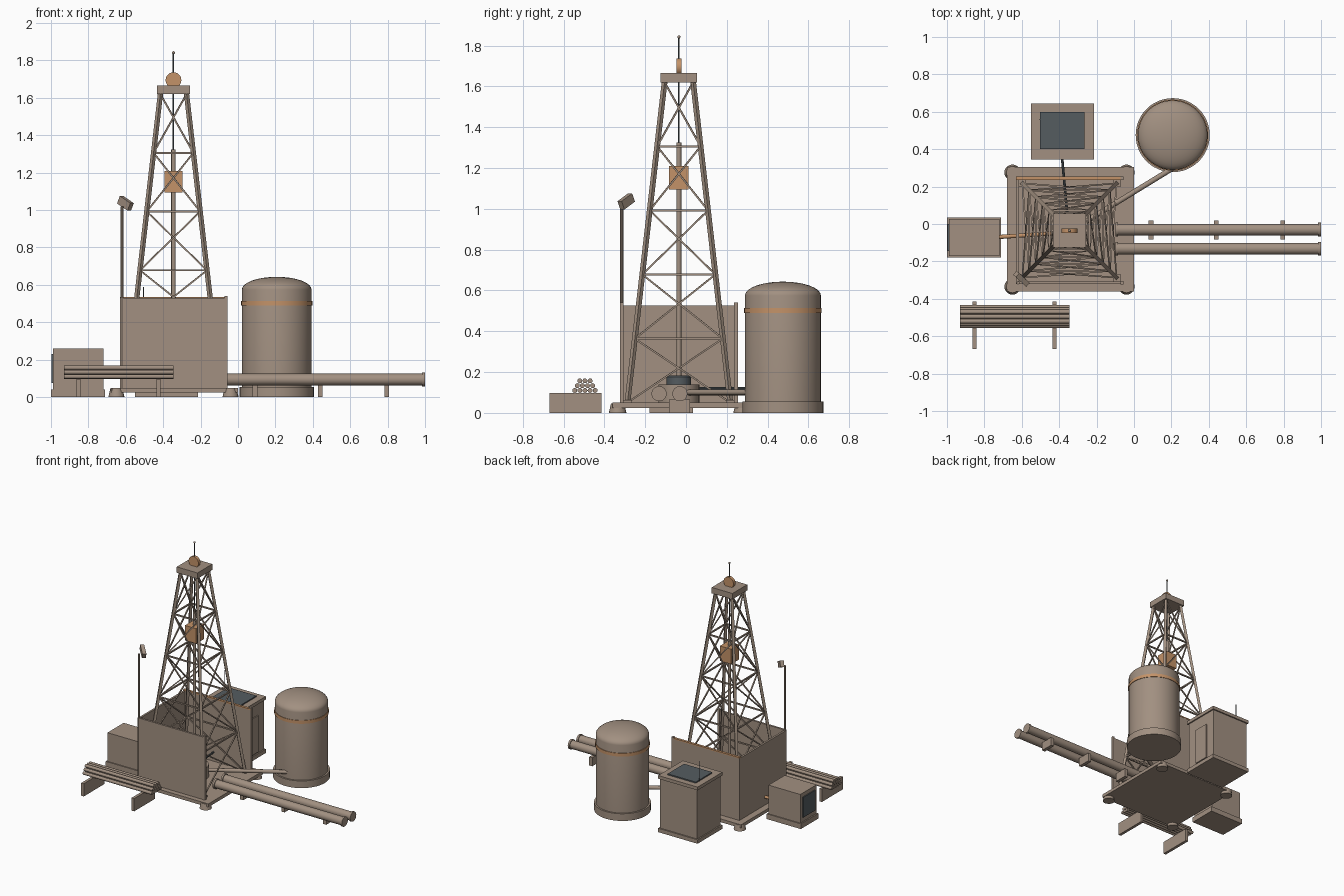
import bpy, bmesh, math
from mathutils import Vector, Matrix

if "Cube" in bpy.data.objects:
    bpy.data.objects.remove(bpy.data.objects["Cube"])


def material(name, rgb):
    m = bpy.data.materials.new(name)
    m.diffuse_color = (*rgb, 1)
    m.use_nodes = True
    m.node_tree.nodes["Principled BSDF"].inputs["Base Color"].default_value = m.diffuse_color
    return m


TAN = material("dusty tan", (0.36, 0.28, 0.22))
ORANGE = material("faded orange", (0.55, 0.29, 0.14))
SLATE = material("dark slate", (0.09, 0.107, 0.117))
CX, CY = -0.345, -0.035          # derrick axis


def finish(name, bm, mat, smooth=False):
    bmesh.ops.recalc_face_normals(bm, faces=bm.faces)
    me = bpy.data.meshes.new(name)
    bm.to_mesh(me)
    bm.free()
    me.materials.append(mat)
    ob = bpy.data.objects.new(name, me)
    bpy.context.collection.objects.link(ob)
    if smooth:
        bpy.ops.object.select_all(action='DESELECT')
        ob.select_set(True)
        bpy.context.view_layer.objects.active = ob
        bpy.ops.object.shade_smooth_by_angle(angle=math.radians(35))
    return ob


def add_box(bm, lo, hi):
    lo, hi = Vector(lo), Vector(hi)
    bmesh.ops.create_cube(bm, size=1, matrix=Matrix.Translation((lo + hi) / 2)
                          @ Matrix.Diagonal((*(hi - lo), 1)))


def add_bar(bm, a, b, r, sides=16, r2=None):
    a, b = Vector(a), Vector(b)
    d = b - a
    spin = Matrix.Rotation(math.pi / 4 if sides == 4 else 0, 4, 'Z')
    bmesh.ops.create_cone(bm, cap_ends=True, segments=sides, radius1=r,
                          radius2=r if r2 is None else r2, depth=d.length,
                          matrix=Matrix.Translation((a + b) / 2)
                          @ d.to_track_quat('Z', 'Y').to_matrix().to_4x4() @ spin)


def boxes(name, mat, *pairs):
    bm = bmesh.new()
    for lo, hi in pairs:
        add_box(bm, lo, hi)
    return finish(name, bm, mat)


def bars(name, mat, segs, r, sides=16):
    bm = bmesh.new()
    for a, b in segs:
        add_bar(bm, a, b, r, sides)
    return finish(name, bm, mat, sides > 4)


def lathe(name, mat, profile, x, y, steps=48):
    bm = bmesh.new()
    vs = [bm.verts.new((x + r, y, z)) for r, z in profile]
    es = [bm.edges.new(p) for p in zip(vs, vs[1:])]
    bmesh.ops.spin(bm, geom=vs + es, cent=(x, y, 0), axis=(0, 0, 1),
                   angle=math.tau, steps=steps)
    bmesh.ops.remove_doubles(bm, verts=bm.verts, dist=1e-4)
    return finish(name, bm, mat, True)


# Ground pad with tapered feet
boxes("pad", TAN, ((-0.68, -0.36, 0.025), (0, 0.305, 0.05)))
bm = bmesh.new()
for x in (-0.65, -0.04):
    for y in (-0.335, 0.275):
        add_bar(bm, (x, y, 0), (x, y, 0.045), 0.043, 20, 0.033)
finish("pad_feet", bm, TAN, True)

# Three wind walls, open to the right, with end posts and a painted rail
boxes("wind_walls", TAN,
      ((-0.63, -0.322, 0.05), (-0.06, -0.307, 0.53)),
      ((-0.63, 0.237, 0.05), (-0.06, 0.252, 0.525)),
      ((-0.63, -0.307, 0.05), (-0.615, 0.237, 0.525)))
boxes("wall_posts", TAN, *[((-0.072, y - 0.009, 0.05), (-0.055, y + 0.009, 0.54))
                           for y in (-0.315, 0.245)])
boxes("back_wall_rail", ORANGE, ((-0.63, 0.235, 0.525), (-0.06, 0.254, 0.534)))

# Derrick tower: four legs, level rings and crossed braces
levels = [0.05 + 0.314 * i for i in range(6)]


def corner(k, z):
    h = 0.252 + (0.07 - 0.252) * (z - 0.05) / 1.57
    sx, sy = ((-1, -1), (1, -1), (1, 1), (-1, 1))[k % 4]
    return CX + sx * h, CY + sy * h, z


rings, braces = [], []
for k in range(4):
    for i, z in enumerate(levels):
        if 0 < i < 5:
            rings.append((corner(k, z), corner(k + 1, z)))
        if i < 5:
            z2 = levels[i + 1]
            braces += [(corner(k, z), corner(k + 1, z2)), (corner(k + 1, z), corner(k, z2))]
bars("derrick_legs", TAN, [(corner(k, 0.05), corner(k, 1.63)) for k in range(4)], 0.014, 4)
bars("derrick_rings", TAN, rings, 0.007, 4)
bars("derrick_braces", TAN, braces, 0.006, 4)
boxes("leg_plates", TAN, *[((x - 0.02, y - 0.02, 0.05), (x + 0.02, y + 0.02, 0.062))
                           for x, y, z in (corner(k, 0.05) for k in range(4))])

# Crown: platform, sheave, mast and tip
boxes("crown_platform", TAN, ((CX - 0.088, CY - 0.09, 1.62), (CX + 0.088, CY + 0.09, 1.665)))
bars("crown_sheave", ORANGE, [((CX, CY - 0.012, 1.695), (CX, CY + 0.012, 1.695))], 0.042, 28)
bars("crown_mast", SLATE, [((CX, CY, 1.7), (CX, CY, 1.842))], 0.004, 8)
bm = bmesh.new()
bmesh.ops.create_uvsphere(bm, u_segments=12, v_segments=8, radius=0.008,
                          matrix=Matrix.Translation((CX, CY, 1.842)))
finish("mast_tip", bm, TAN, True)

# Drill string, hoist cable, travelling block, rotary table
bars("drill_string", TAN, [((CX, CY, 0.05), (CX, CY, 1.325))], 0.012)
bars("hoist_cable", SLATE, [((CX, CY, 1.32), (CX, CY, 1.62))], 0.004, 8)
boxes("travelling_block", ORANGE, ((CX - 0.048, CY - 0.048, 1.095), (CX + 0.048, CY + 0.048, 1.21)))
lathe("rotary_base", TAN, [(0, 0.05), (0.1, 0.05), (0.1, 0.14), (0, 0.14)], CX, CY, 32)
lathe("rotary_table", SLATE, [(0, 0.14), (0.06, 0.14), (0.06, 0.175), (0.05, 0.182), (0, 0.182)], CX, CY, 32)

# Domed storage tank with skirt and band
TX, TY = 0.207, 0.475
dome = [(0.186 * math.cos(t), 0.575 + 0.068 * math.sin(t))
        for t in (i * math.pi / 20 for i in range(10))]
lathe("storage_tank", TAN, [(0, 0.05), (0.186, 0.05)] + dome + [(0, 0.643)], TX, TY)
lathe("tank_skirt", TAN, [(0, 0), (0.198, 0), (0.198, 0.055), (0, 0.055)], TX, TY)
lathe("tank_band", ORANGE, [(0.185, 0.49), (0.19, 0.49), (0.19, 0.515), (0.185, 0.515)], TX, TY)

# Outgoing pipelines with end flanges and saddles
pipe_y = (-0.03, -0.132)
bars("pipelines", TAN, [((-0.1, y, 0.094), (1, y, 0.094)) for y in pipe_y], 0.031, 24)
bars("pipe_flanges", TAN, [((x, y, 0.094), (x + 0.015, y, 0.094))
                           for y in pipe_y for x in (-0.1, 0.985)], 0.037, 24)
boxes("pipe_saddles", TAN, *[((x - 0.013, -0.083, 0), (x + 0.013, 0.02, 0.066))
                             for x in (0.09, 0.44, 0.795)])

# Service lines running to the rotary table
bars("tank_line", TAN, [((0.21, 0.3, 0.1), (-0.28, 0, 0.1))], 0.014, 12)
bars("pump_hose", ORANGE, [((-0.73, -0.07, 0.11), (-0.43, -0.05, 0.11))], 0.011, 12)
bars("control_cable", SLATE, [((-0.385, 0.36, 0.12), (-0.355, 0.03, 0.12))], 0.007, 8)

# Control cabin behind the walls
boxes("cabin", TAN, ((-0.55, 0.345, 0), (-0.215, 0.645, 0.03)),
      ((-0.54, 0.355, 0.03), (-0.225, 0.635, 0.41)),
      ((-0.55, 0.345, 0.41), (-0.215, 0.645, 0.435)))
boxes("cabin_skylight", SLATE, ((-0.503, 0.4, 0.435), (-0.264, 0.6, 0.444)))
boxes("cabin_door", TAN, ((-0.226, 0.44, 0.04), (-0.218, 0.56, 0.32)))
bars("cabin_antenna", SLATE, [((-0.505, 0.56, 0.43), (-0.505, 0.56, 0.59))], 0.003, 8)

# Pump unit on the left with a dark grille
boxes("pump_unit", TAN, ((-1, -0.178, 0), (-0.71, 0.035, 0.04)),
      ((-0.99, -0.17, 0.04), (-0.72, 0.027, 0.26)))
boxes("pump_grille", SLATE, ((-0.998, -0.145, 0.075), (-0.989, 0.0, 0.23)))

# Rack of stacked drill pipes
boxes("rack_supports", TAN, *[((x - 0.011, -0.668, 0), (x + 0.011, -0.415, 0.098))
                              for x in (-0.853, -0.425)])
stack = [(-0.495 + (j - (n - 1) / 2) * 0.025, 0.11 + row * 0.0235)
         for row, n in enumerate((5, 4, 3)) for j in range(n)]
bars("stacked_pipes", TAN, [((-0.93, y, z), (-0.345, y, z)) for y, z in stack], 0.012, 12)

# Floodlight on a pole at the front left corner
bars("light_pole", TAN, [((-0.62, -0.315, 0.05), (-0.62, -0.315, 1.02))], 0.008, 10)
d = Vector((0.65, -0.6, -0.45)).normalized()
bm = bmesh.new()
bmesh.ops.create_cube(bm, size=1, matrix=Matrix.Translation((-0.602, -0.293, 1.036))
                      @ d.to_track_quat('X', 'Z').to_matrix().to_4x4()
                      @ Matrix.Diagonal((0.085, 0.028, 0.045, 1)))
finish("floodlight", bm, TAN)
